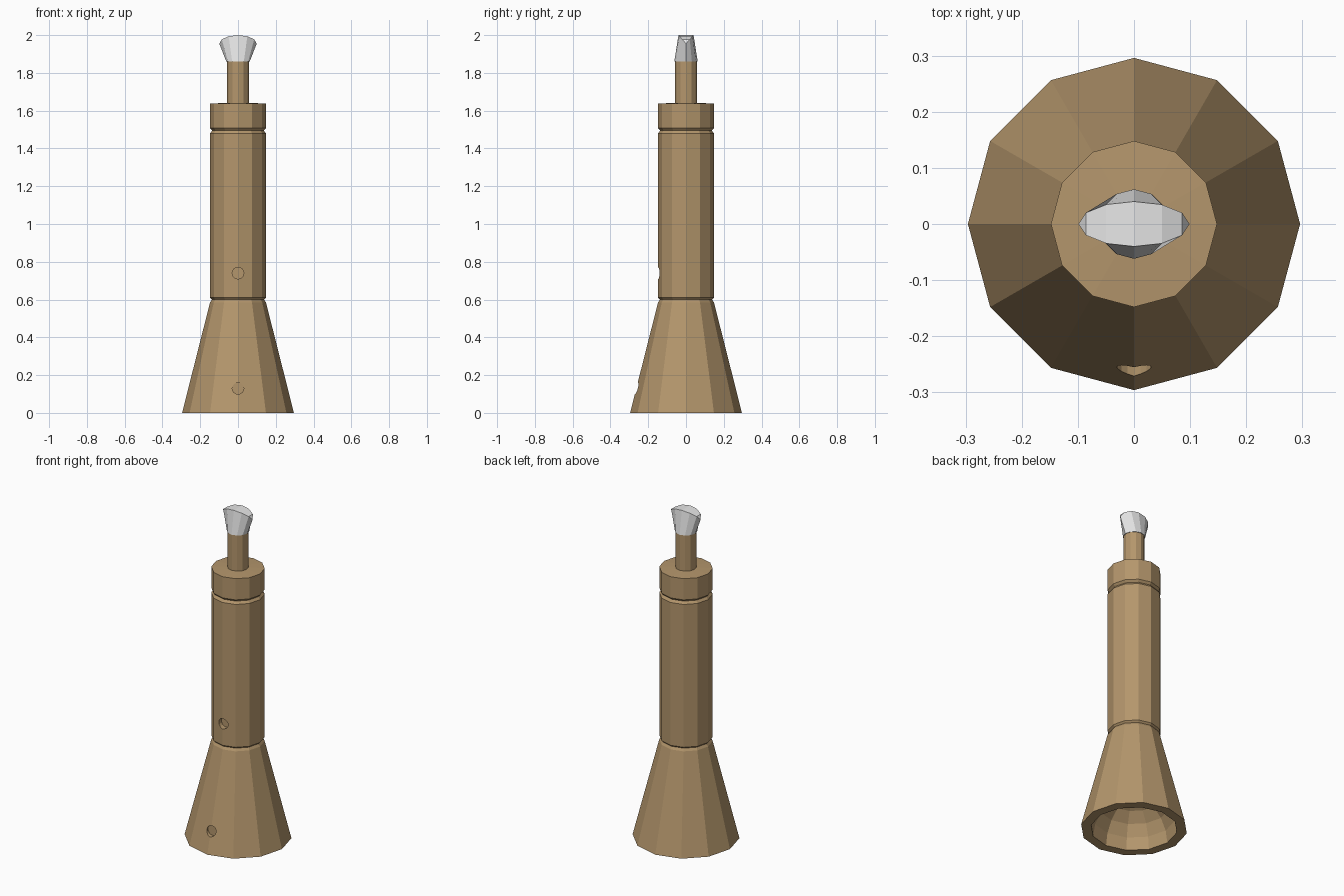
import bpy, bmesh, math
from mathutils import Matrix

if "Cube" in bpy.data.objects:
    bpy.data.objects.remove(bpy.data.objects["Cube"])

SIDES = 12


def material(name, rgb):
    m = bpy.data.materials.new(name)
    m.diffuse_color = (*rgb, 1)
    m.use_nodes = True
    m.node_tree.nodes["Principled BSDF"].inputs["Base Color"].default_value = m.diffuse_color
    return m


wood = material("tan wood", (0.456, 0.305, 0.15))
grey = material("light grey", (0.8, 0.8, 0.8))


def finish(name, bm, mat):
    bmesh.ops.recalc_face_normals(bm, faces=bm.faces)
    me = bpy.data.meshes.new(name)
    bm.to_mesh(me)
    bm.free()
    me.materials.append(mat)
    ob = bpy.data.objects.new(name, me)
    bpy.context.collection.objects.link(ob)
    return ob


def lathe(name, profile, mat):
    """Turn (radius, z) points around z; the ends are closed on the axis."""
    bm = bmesh.new()
    rings = []
    for r, z in profile:
        if r == 0:
            rings.append([bm.verts.new((0, 0, z))] * SIDES)
        else:
            rings.append([bm.verts.new((r * math.cos(a), r * math.sin(a), z))
                          for a in (2 * math.pi * i / SIDES for i in range(SIDES))])
    for lo, hi in zip(rings, rings[1:]):
        for i in range(SIDES):
            j = (i + 1) % SIDES
            corners = list(dict.fromkeys((lo[i], lo[j], hi[j], hi[i])))
            bm.faces.new(corners)
    return finish(name, bm, mat)


def finger_hole(target, z, end_y):
    """Cut a round blind hole from the front, ending at end_y."""
    bm = bmesh.new()
    depth = 0.3
    bmesh.ops.create_cone(bm, cap_ends=True, segments=16, radius1=0.031, radius2=0.031, depth=depth,
                          matrix=Matrix.Translation((0, end_y - depth / 2, z))
                          @ Matrix.Rotation(math.pi / 2, 4, 'X'))
    cutter = finish("hole_cutter", bm, wood)
    mod = target.modifiers.new("hole", 'BOOLEAN')
    mod.operation, mod.solver, mod.object = 'DIFFERENCE', 'EXACT', cutter
    bpy.context.view_layer.objects.active = target
    bpy.ops.object.modifier_apply(modifier=mod.name)
    bpy.data.objects.remove(cutter)


# flared foot with a domed hollow underneath
R = 0.24
dome = [(R * math.cos(a), R * math.sin(a)) for a in (math.radians(d) for d in (72, 54, 36, 18, 0))]
foot = lathe("foot", [(0, R)] + dome + [(0.296, 0), (0.148, 0.585), (0.138, 0.6), (0, 0.6)], wood)
finger_hole(foot, 0.13, -0.245)

# straight barrel, chamfered at both joints
barrel = lathe("barrel", [(0, 0.6), (0.138, 0.6), (0.148, 0.61), (0.148, 1.48),
                          (0.136, 1.495), (0, 1.495)], wood)
finger_hole(barrel, 0.74, -0.115)

# head collar and stem
lathe("head_collar", [(0, 1.495), (0.136, 1.495), (0.148, 1.508), (0.148, 1.637), (0, 1.645)], wood)
lathe("stem", [(0, 1.63), (0.059, 1.63), (0.059, 1.862), (0, 1.862)], wood)

# mouthpiece: round base flaring sideways to a thin arched lip
bm = bmesh.new()
base, lip = [], []
for i in range(SIDES):
    c, s = math.cos(2 * math.pi * i / SIDES), math.sin(2 * math.pi * i / SIDES)
    base.append(bm.verts.new((0.062 * c, 0.062 * s, 1.86)))
    lip.append(bm.verts.new((0.099 * c, 0.04 * s, 1.955 + 0.045 * abs(s))))
for i in range(SIDES):
    j = (i + 1) % SIDES
    bm.faces.new((base[i], base[j], lip[j], lip[i]))
bm.faces.new(base)
for i in range(SIDES // 2):   # strips across the lip
    bm.faces.new(list(dict.fromkeys((lip[i], lip[i + 1], lip[-i - 1], lip[-i % SIDES]))))
finish("mouthpiece", bm, grey)
